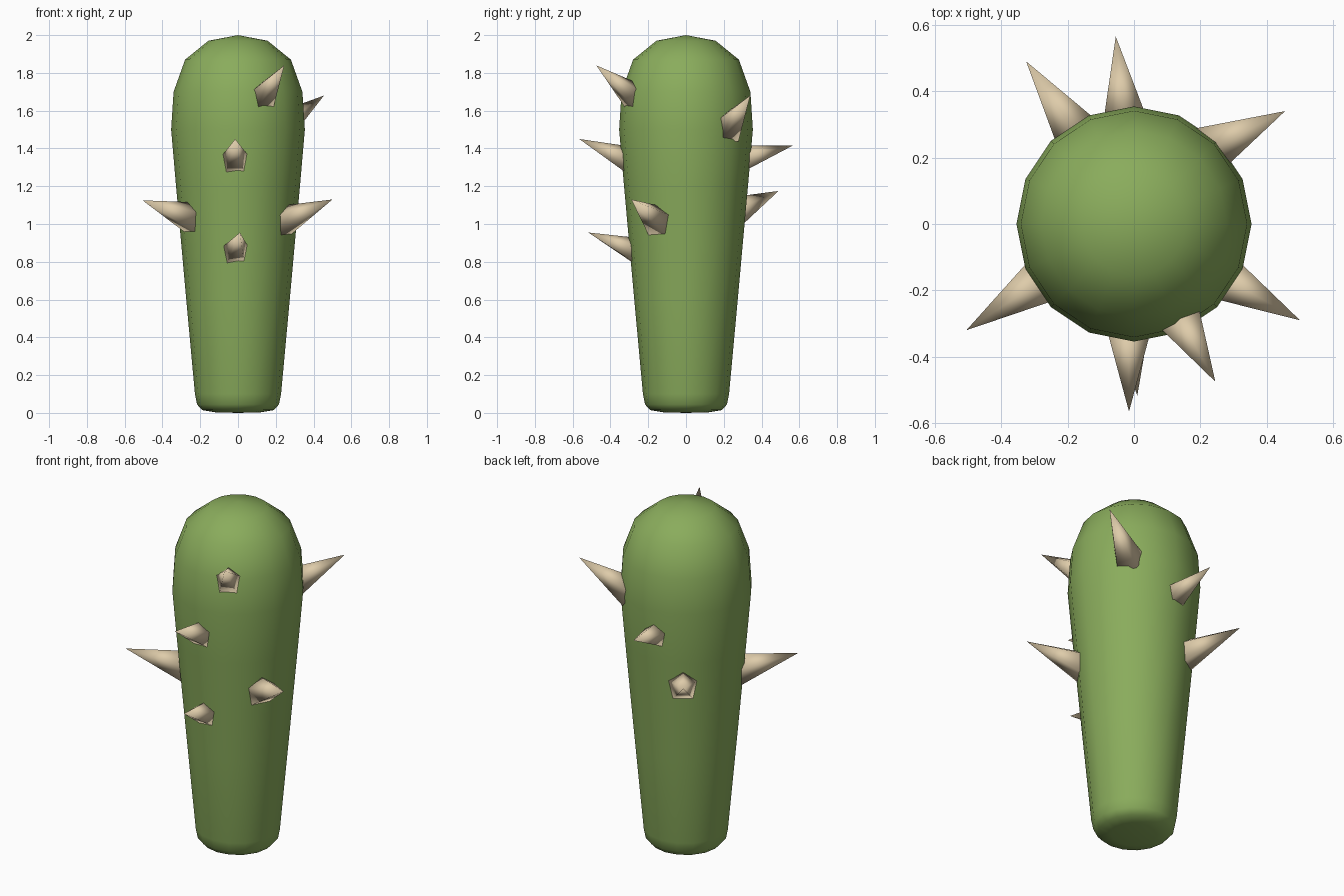
import bpy, bmesh, math
from mathutils import Vector, Matrix

if "Cube" in bpy.data.objects:
    bpy.data.objects.remove(bpy.data.objects["Cube"])


def material(name, rgb):
    m = bpy.data.materials.new(name)
    m.diffuse_color = (*rgb, 1)
    m.use_nodes = True
    m.node_tree.nodes["Principled BSDF"].inputs["Base Color"].default_value = m.diffuse_color
    return m


green = material("cactus green", (0.254, 0.413, 0.107))
tan = material("spike tan", (0.73, 0.60, 0.40))


def finish(bm, name, mat):
    bmesh.ops.recalc_face_normals(bm, faces=bm.faces)
    for f in bm.faces:
        f.smooth = True
    me = bpy.data.meshes.new(name)
    bm.to_mesh(me)
    bm.free()
    me.materials.append(mat)
    ob = bpy.data.objects.new(name, me)
    bpy.context.collection.objects.link(ob)
    return ob


# Tapered club-shaped body: 16-sided lathe of a (radius, height) profile
profile = [(0, 0), (0.12, 0.003), (0.19, 0.015), (0.217, 0.045), (0.228, 0.10),
           (0.274, 0.60), (0.328, 1.20), (0.354, 1.50), (0.341, 1.70),
           (0.28, 1.87), (0.157, 1.97), (0, 2.0)]
bm = bmesh.new()
verts = [bm.verts.new((r, 0, z)) for r, z in profile]
edges = [bm.edges.new(p) for p in zip(verts, verts[1:])]
bmesh.ops.spin(bm, geom=verts + edges, cent=(0, 0, 0), axis=(0, 0, 1),
               angle=math.tau, steps=16, use_merge=True)
bmesh.ops.remove_doubles(bm, verts=bm.verts, dist=1e-4)
finish(bm, "body", green)

# Five-sided spikes: (point where the axis meets the skin, tip)
spikes = [
    ((0.15, -0.305, 1.70), (0.245, -0.475, 1.84)),
    ((0.25, 0.235, 1.53), (0.455, 0.34, 1.68)),
    ((-0.015, -0.335, 1.35), (-0.015, -0.565, 1.45)),
    ((-0.01, -0.30, 0.87), (0.01, -0.517, 0.955)),
    ((-0.27, -0.165, 1.04), (-0.505, -0.32, 1.125)),
    ((0.275, -0.165, 1.03), (0.50, -0.29, 1.13)),
    ((-0.03, 0.34, 1.355), (-0.055, 0.565, 1.415)),
    ((-0.17, 0.27, 1.07), (-0.325, 0.49, 1.175)),
]
for i, (root, tip) in enumerate(spikes):
    root, tip = Vector(root), Vector(tip)
    axis = (tip - root).normalized()
    length = (tip - root).length + 0.06      # sink the base into the body
    bm = bmesh.new()
    bmesh.ops.create_cone(
        bm, cap_ends=True, cap_tris=False, segments=5,
        radius1=length * 0.27, radius2=0, depth=length,
        matrix=Matrix.Translation(tip - axis * length / 2)
        @ axis.to_track_quat('Z', 'Y').to_matrix().to_4x4())
    bmesh.ops.remove_doubles(bm, verts=bm.verts, dist=1e-4)
    finish(bm, f"spike_{i + 1}", tan)
